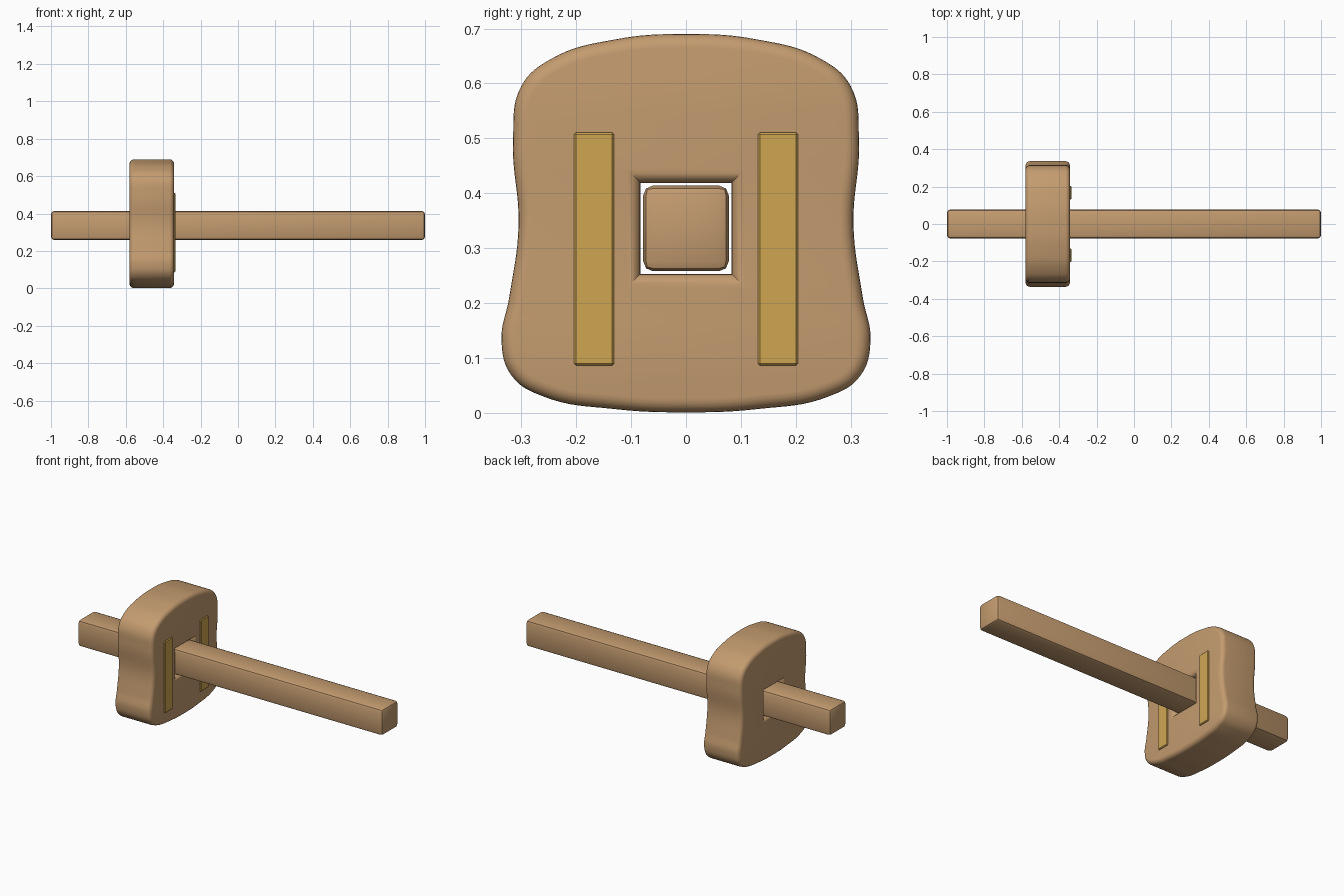
import bpy
import bmesh
from math import radians
from mathutils import Matrix, Vector

cube = bpy.data.objects.get("Cube")
if cube:
    bpy.data.objects.remove(cube, do_unlink=True)


def material(name, rgb):
    mat = bpy.data.materials.new(name)
    mat.use_nodes = True
    color = (*rgb, 1.0)
    mat.diffuse_color = color
    mat.node_tree.nodes["Principled BSDF"].inputs["Base Color"].default_value = color
    return mat


wood = material("wood", (0.55, 0.33, 0.16))
brass = material("brass", (0.62, 0.38, 0.085))


def select_only(obj):
    bpy.ops.object.select_all(action="DESELECT")
    obj.select_set(True)
    bpy.context.view_layer.objects.active = obj


def bevelled_box(name, low, high, bevel, segments, mat):
    low, high = Vector(low), Vector(high)
    bm = bmesh.new()
    bmesh.ops.create_cube(bm, size=1, matrix=Matrix.LocRotScale(
        (low + high) / 2, None, high - low))
    bmesh.ops.bevel(bm, geom=bm.edges[:], offset=bevel, segments=segments,
                    profile=0.5, affect="EDGES")
    mesh = bpy.data.meshes.new(name)
    bm.to_mesh(mesh)
    bm.free()
    mesh.materials.append(mat)
    obj = bpy.data.objects.new(name, mesh)
    bpy.context.collection.objects.link(obj)
    select_only(obj)
    bpy.ops.object.shade_smooth_by_angle(angle=radians(35))
    return obj


# Sliding head: waisted outline with a square hole, rounded on every rim
HALF = [(0.13, 0.68), (0.245, 0.645), (0.3, 0.595), (0.315, 0.5),
        (0.305, 0.34), (0.322, 0.21), (0.336, 0.13), (0.317, 0.067),
        (0.26, 0.03), (0.13, 0.007)]
outline = [(0, 0.69)] + HALF + [(0, 0.001)] + [(-y, z) for y, z in reversed(HALF)]
HOLE, MID, ROUND = 0.083, 0.336, 0.025

curve = bpy.data.curves.new("head", "CURVE")
curve.dimensions = "2D"
curve.fill_mode = "BOTH"
curve.resolution_u = 8
curve.extrude = 0.119 - ROUND
curve.bevel_depth = ROUND
curve.bevel_resolution = 4
curve.offset = -ROUND

rim = curve.splines.new("BEZIER")
rim.bezier_points.add(len(outline) - 1)
for point, (y, z) in zip(rim.bezier_points, outline):
    point.co = (y, z, 0)
    point.handle_left_type = point.handle_right_type = "AUTO"
rim.use_cyclic_u = True

hole = curve.splines.new("POLY")
hole.points.add(3)
for point, (sy, sz) in zip(hole.points, [(-1, -1), (-1, 1), (1, 1), (1, -1)]):
    point.co = (sy * HOLE, MID + sz * HOLE, 0, 1)
hole.use_cyclic_u = True

curve.materials.append(wood)
head = bpy.data.objects.new("head", curve)
bpy.context.collection.objects.link(head)
head.location.x = -0.461
head.rotation_euler = (radians(90), 0, radians(90))
select_only(head)
bpy.ops.object.convert(target="MESH")
head = bpy.context.object
bm = bmesh.new()
bm.from_mesh(head.data)
bmesh.ops.remove_doubles(bm, verts=bm.verts[:], dist=0.0002)
bmesh.ops.recalc_face_normals(bm, faces=bm.faces[:])
bm.to_mesh(head.data)
bm.free()
bpy.ops.object.shade_smooth_by_angle(angle=radians(35))

# Beam passing through the head
bevelled_box("beam", (-1, -0.078, 0.258), (1, 0.078, 0.414), 0.018, 2, wood)

# Wear strips set into the working face of the head
for side, name in ((1, "back_wear_strip"), (-1, "front_wear_strip")):
    inner, outer = sorted((side * 0.131, side * 0.204))
    bevelled_box(name, (-0.365, inner, 0.086), (-0.335, outer, 0.511), 0.004, 1, brass)
